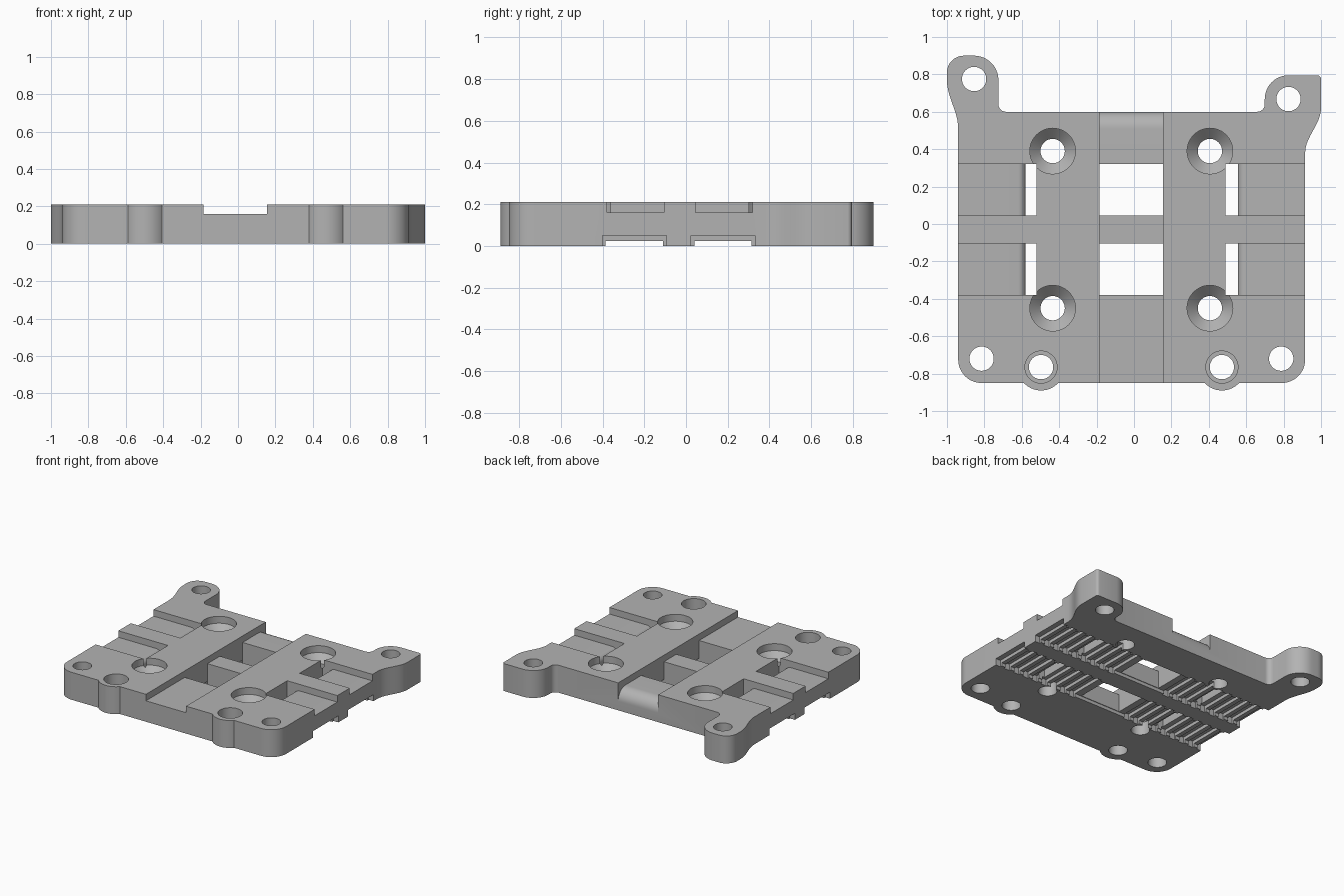
import bpy, bmesh
from math import sin, cos, radians, pi

if "Cube" in bpy.data.objects:
    bpy.data.objects.remove(bpy.data.objects["Cube"])

THICK = 0.21      # plate height
FLOOR = 0.16      # floor height of the upper channels
SLOTS = ((-0.38, -0.105), (0.045, 0.32))   # belt openings along y

grey = bpy.data.materials.new("plain grey")
grey.use_nodes = True
grey.diffuse_color = (0.45, 0.45, 0.45, 1)
grey.node_tree.nodes["Principled BSDF"].inputs["Base Color"].default_value = (0.45, 0.45, 0.45, 1)


def arc(cx, cy, r, a0, a1, n=12):
    """Points along an arc, angles in degrees."""
    angles = [radians(a0 + (a1 - a0) * i / n) for i in range(n + 1)]
    return [(cx + r * cos(a), cy + r * sin(a)) for a in angles]


def ease(x0, y0, x1, y1, n=10):
    """S-shaped blend between two points, upright at both ends."""
    return [(x0 + (x1 - x0) * (1 - cos(pi * i / n)) / 2, y0 + (y1 - y0) * i / n)
            for i in range(n + 1)]


def prism(bm, pts, axis, lo, hi):
    """Extrude a 2D outline along the chosen axis."""
    def place(p, t):
        return {"x": (t, p[0], p[1]), "y": (p[0], t, p[1]), "z": (p[0], p[1], t)}[axis]
    a = [bm.verts.new(place(p, lo)) for p in pts]
    b = [bm.verts.new(place(p, hi)) for p in pts]
    bm.faces.new(a)
    bm.faces.new(b)
    for i in range(len(pts)):
        j = (i + 1) % len(pts)
        bm.faces.new((a[i], a[j], b[j], b[i]))


def box(bm, x0, x1, y0, y1, z0, z1):
    prism(bm, [(x0, y0), (x1, y0), (x1, y1), (x0, y1)], "z", z0, z1)


def lathe(bm, cx, cy, profile, n=48):
    """Solid of revolution from (radius, height) pairs."""
    rings = [[bm.verts.new((cx + r * cos(2 * pi * i / n), cy + r * sin(2 * pi * i / n), z))
              for i in range(n)] for r, z in profile]
    for lo, hi in zip(rings, rings[1:]):
        for i in range(n):
            j = (i + 1) % n
            bm.faces.new((lo[i], lo[j], hi[j], hi[i]))
    bm.faces.new(rings[0])
    bm.faces.new(rings[-1])


def finish(bm, name):
    bmesh.ops.recalc_face_normals(bm, faces=bm.faces[:])
    mesh = bpy.data.meshes.new(name)
    bm.to_mesh(mesh)
    bm.free()
    mesh.materials.append(grey)
    obj = bpy.data.objects.new(name, mesh)
    bpy.context.scene.collection.objects.link(obj)
    return obj


# Plate outline: front edge with two bosses, rounded corners, two rear ears
outline = arc(-0.815, -0.725, 0.125, 180, 270)
for boss_x in (-0.497, 0.47):
    outline += arc(boss_x, -0.765, 0.125, 180 + 42.8, 360 - 42.8, 20)
outline += arc(0.79, -0.725, 0.125, 270, 360)
outline += ease(0.915, 0.38, 1.0, 0.62)
outline += arc(0.98, 0.775, 0.02, 0, 90, 4)
outline += arc(0.826, 0.668, 0.127, 90, 180)
outline += arc(0.659, 0.64, 0.04, 0, -90, 6)
outline += arc(-0.685, 0.64, 0.04, 270, 180, 6)
outline += arc(-0.855, 0.77, 0.13, 0, 90)
outline += arc(-0.91, 0.81, 0.09, 90, 180, 8)
outline += ease(-1.0, 0.77, -0.94, 0.51)
bm = bmesh.new()
prism(bm, outline, "z", 0, THICK)
plate = finish(bm, "mounting_plate")
cutters = []

# Centre channel with two windows and a rounded rear lip
bm = bmesh.new()
channel = [(-1.1, 0.4), (-1.1, FLOOR)]
for y0, y1 in SLOTS:
    channel += [(y0, FLOOR), (y0, -0.1), (y1, -0.1), (y1, FLOOR)]
channel += arc(0.51, FLOOR - 0.09, 0.09, 90, 0)
channel += [(0.75, FLOOR - 0.09), (0.75, 0.4)]
prism(bm, channel, "x", -0.185, 0.155)
cutters.append(finish(bm, "centre_channel_cutter"))

# Side belt channels, each dropping over a rounded lip into a window
bm = bmesh.new()
for side, inner, outer in ((-1, -0.52, -0.58), (1, 0.49, 0.555)):
    lip = [(outer + side * (0.04 - x), z) for x, z in arc(0, FLOOR - 0.04, 0.04, 90, 0, 8)]
    profile = [(side * 1.1, 0.4), (side * 1.1, FLOOR)] + lip
    profile += [(outer, -0.1), (inner, -0.1), (inner, 0.4)]
    for y0, y1 in SLOTS:
        prism(bm, profile, "y", y0, y1)
cutters.append(finish(bm, "side_channel_cutter"))

# Screw holes: plain, counterbored and deep countersunk
bm = bmesh.new()
for x, y in ((-0.855, 0.775), (0.826, 0.668), (-0.815, -0.72), (0.787, -0.72)):
    lathe(bm, x, y, [(0.065, -0.1), (0.065, 0.4)])
for x in (-0.497, 0.47):
    lathe(bm, x, -0.765, [(0.065, -0.1), (0.065, 0.1), (0.086, 0.1), (0.086, 0.4)])
for x in (-0.435, 0.406):
    for y in (-0.45, 0.39):
        lathe(bm, x, y, [(0.065, -0.1), (0.065, 0.1), (0.122, 0.157), (0.122, 0.4)])
cutters.append(finish(bm, "screw_hole_cutter"))

# Underside belt tracks
bm = bmesh.new()
for y0, y1 in SLOTS:
    box(bm, -1.1, 1.1, y0 - 0.005, y1 - 0.005, -0.1, 0.025)
cutters.append(finish(bm, "belt_track_cutter"))

# Underside tooth grooves
bm = bmesh.new()
for y0, y1 in SLOTS:
    for start, step in ((0.9, -0.083), (-0.925, 0.083)):
        for i in range(9):
            x = start + step * i
            box(bm, x - 0.025, x + 0.025, y0 - 0.02, y1 + 0.012, -0.12, 0.05)
cutters.append(finish(bm, "tooth_groove_cutter"))

# Cut everything out of the plate
bpy.ops.object.select_all(action="DESELECT")
plate.select_set(True)
bpy.context.view_layer.objects.active = plate
for cutter in cutters:
    cutter.hide_render = True
    mod = plate.modifiers.new(cutter.name, "BOOLEAN")
    mod.operation = "DIFFERENCE"
    mod.solver = "EXACT"
    mod.object = cutter
    bpy.ops.object.modifier_apply(modifier=mod.name)
    bpy.data.objects.remove(cutter)

bpy.ops.object.shade_smooth_by_angle(angle=radians(30))
